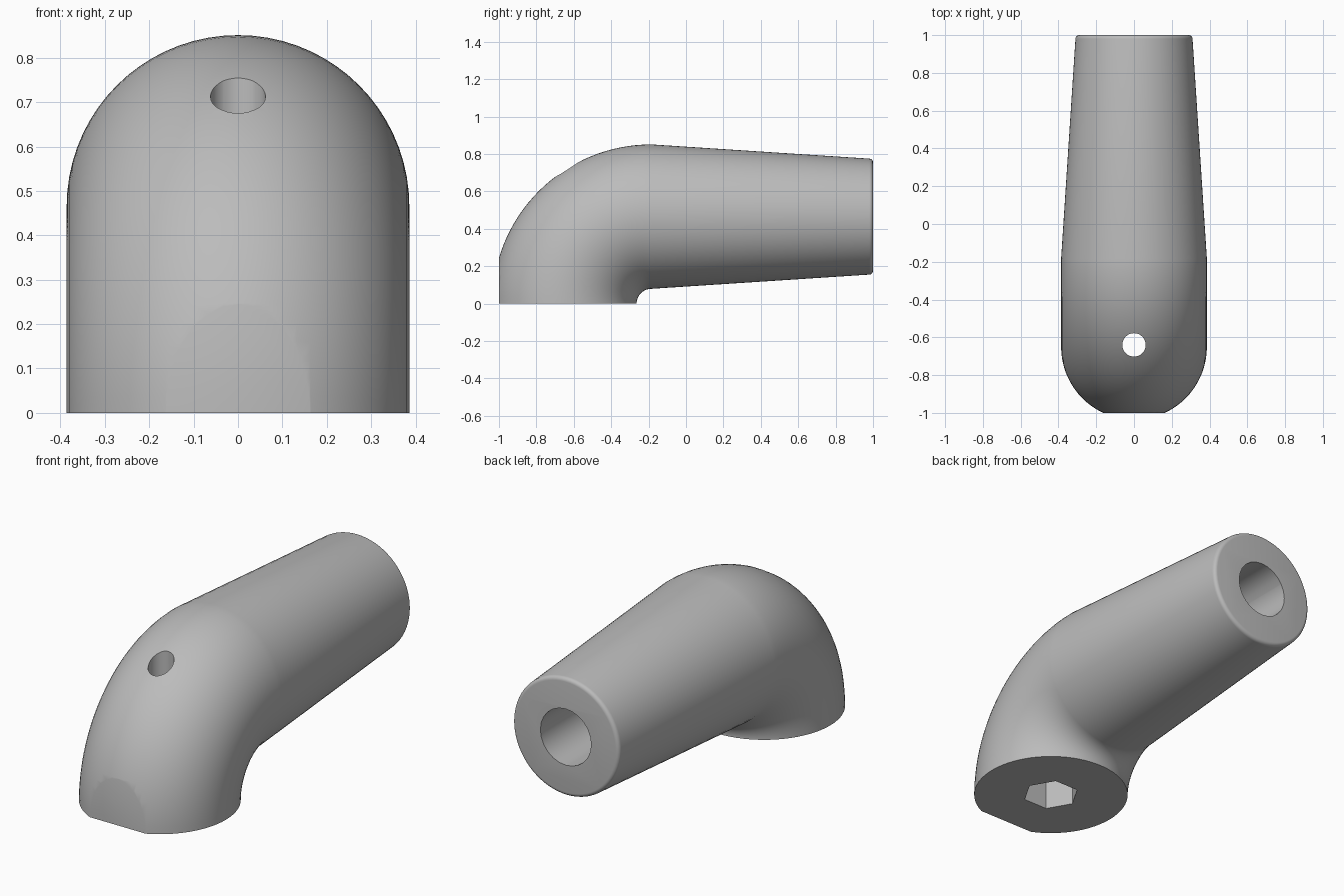
import bpy, bmesh, math
from mathutils import Matrix, Vector

cube = bpy.data.objects.get("Cube")
if cube:
    bpy.data.objects.remove(cube, do_unlink=True)

SEG = 72            # sides of the round section
BEND_Y = -0.185     # bend axis position
BEND_R = 0.465      # centre line radius of the bend
TUBE_R = 0.386
END_R = 0.31

grey = bpy.data.materials.new("plain grey")
grey.use_nodes = True
colour = (0.5, 0.5, 0.5, 1)
grey.diffuse_color = colour
grey.node_tree.nodes["Principled BSDF"].inputs["Base Color"].default_value = colour


def make_object(name, bm):
    bmesh.ops.recalc_face_normals(bm, faces=bm.faces)
    mesh = bpy.data.meshes.new(name)
    bm.to_mesh(mesh)
    bm.free()
    mesh.materials.append(grey)
    ob = bpy.data.objects.new(name, mesh)
    bpy.context.collection.objects.link(ob)
    return ob


def ring(bm, centre, radial, radius):
    verts = []
    for i in range(SEG):
        a = math.tau * i / SEG
        offset = radial * math.cos(a) + Vector((1, 0, 0)) * math.sin(a)
        verts.append(bm.verts.new(centre + offset * radius))
    return verts


# Body: quarter bend swept up from the base, then a tapered grip
bm = bmesh.new()
rings = []
for i in range(33):
    t = math.pi / 2 * i / 32
    radial = Vector((0, -math.cos(t), math.sin(t)))
    rings.append(ring(bm, Vector((0, BEND_Y, 0)) + radial * BEND_R, radial, TUBE_R))

# Grip end with a small rounded rim
edge = 0.02
grip = [(1 - edge + edge * math.sin(a), END_R - edge + edge * math.cos(a))
        for a in (math.pi / 2 * k / 5 for k in range(6))]
for y, r in grip:
    rings.append(ring(bm, Vector((0, y, BEND_R)), Vector((0, 0, 1)), r))

for a, b in zip(rings, rings[1:]):
    for i in range(SEG):
        j = (i + 1) % SEG
        bm.faces.new((a[i], a[j], b[j], b[i]))
bm.faces.new(rings[0])
bm.faces.new(rings[-1])

# Flat on the front of the base
cut = bmesh.ops.bisect_plane(bm, geom=bm.verts[:] + bm.edges[:] + bm.faces[:],
                             plane_co=(0, -1, 0), plane_no=(0, -1, 0), clear_outer=True)
bmesh.ops.holes_fill(bm, edges=[e for e in bm.edges if e.is_boundary], sides=0)
body = make_object("bent_handle", bm)


def drill(name, sides, radius, start, end):
    """Cut a straight hole between two points."""
    start, end = Vector(start), Vector(end)
    axis = end - start
    bm = bmesh.new()
    bmesh.ops.create_cone(
        bm, cap_ends=True, segments=sides, radius1=radius, radius2=radius, depth=axis.length,
        matrix=Matrix.Translation((start + end) / 2) @ axis.to_track_quat('Z', 'Y').to_matrix().to_4x4())
    # Put hexagon corners on the x axis
    if sides == 6:
        turn = min(abs(v.co.y - start.y) for v in bm.verts)
        if turn > 0.01:
            bmesh.ops.rotate(bm, verts=bm.verts, cent=start,
                             matrix=Matrix.Rotation(math.pi / 6, 3, 'Z'))
    cutter = make_object(name, bm)
    cutter.hide_render = True
    mod = body.modifiers.new(name, 'BOOLEAN')
    mod.operation = 'DIFFERENCE'
    mod.solver = 'EXACT'
    mod.object = cutter
    bpy.context.view_layer.objects.active = body
    bpy.ops.object.modifier_apply(modifier=name)
    bpy.data.objects.remove(cutter, do_unlink=True)


# Bolt hole, hexagonal nut socket and grip bore
base_y = BEND_Y - BEND_R
drill("bolt_hole", 32, 0.062, (0, base_y + 0.01, -0.1), (0, base_y + 0.01, 1))
drill("nut_socket", 6, 0.14, (0, base_y, -0.1), (0, base_y, 0.25))
drill("grip_bore", 24, 0.148, (0, 0, BEND_R), (0, 1.1, BEND_R))

bpy.ops.object.select_all(action='DESELECT')
body.select_set(True)
bpy.context.view_layer.objects.active = body
bpy.ops.object.shade_smooth_by_angle(angle=math.radians(30))
